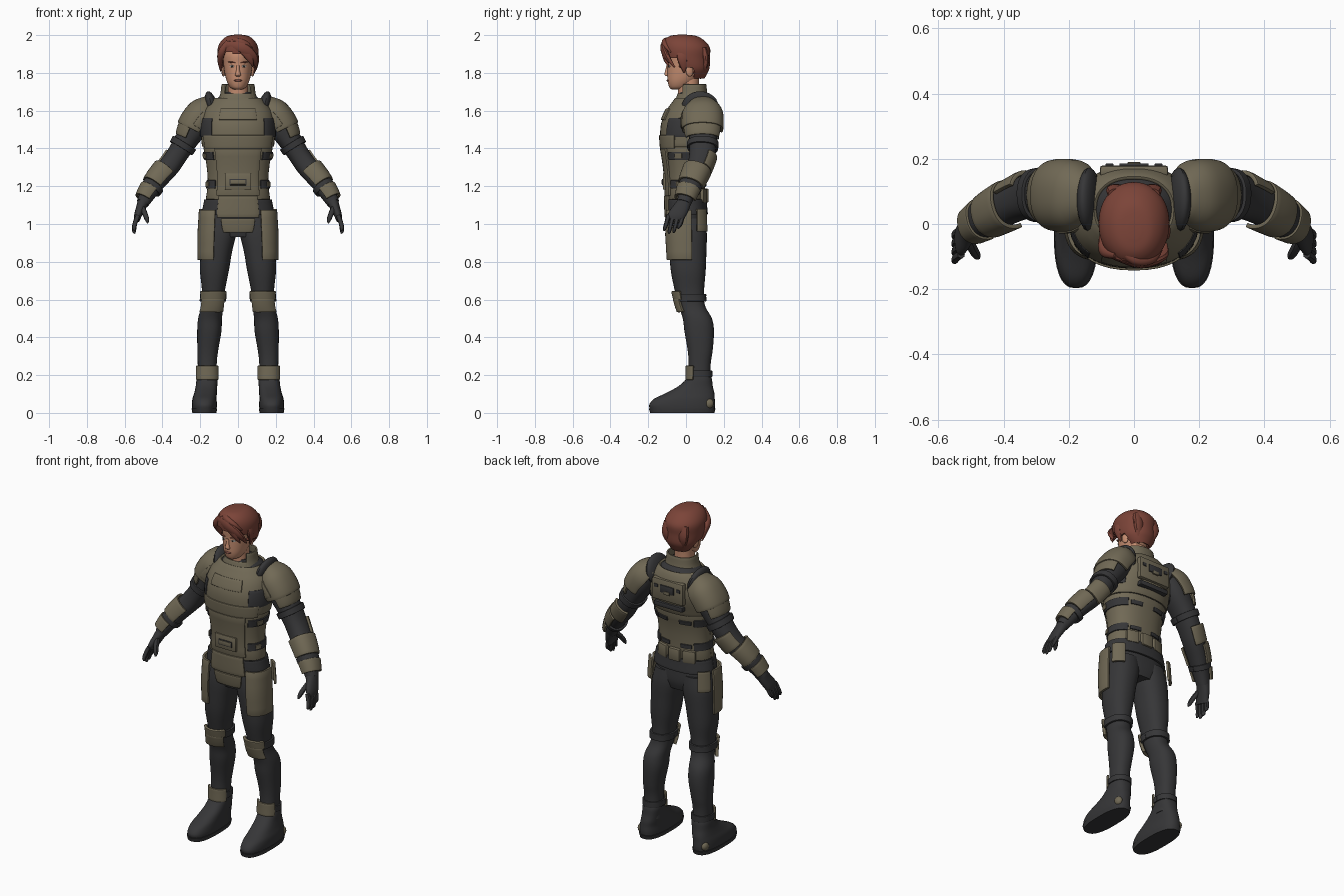
import bpy, bmesh, math
from mathutils import Vector, Matrix, Euler

X, Y = Vector((1, 0, 0)), Vector((0, 1, 0))


def material(name, rgb):
    m = bpy.data.materials.new(name)
    m.diffuse_color = (*rgb, 1)
    return m


OLIVE = material("olive armour", (0.165, 0.142, 0.092))
DARK = material("charcoal fabric", (0.037, 0.037, 0.039))
SKIN = material("skin", (0.56, 0.27, 0.165))
HAIR = material("auburn hair", (0.20, 0.058, 0.040))
LIPS = material("lips", (0.24, 0.085, 0.065))
WHITE = material("eye white", (0.6, 0.58, 0.55))
IRIS = material("iris", (0.03, 0.025, 0.02))


def finish(bm, name, mat, mirror=False, th=0, bevel=0):
    bmesh.ops.recalc_face_normals(bm, faces=bm.faces[:])
    me = bpy.data.meshes.new(name)
    bm.to_mesh(me)
    bm.free()
    me.materials.append(mat)
    ob = bpy.data.objects.new(name, me)
    bpy.context.collection.objects.link(ob)
    if th:
        s = ob.modifiers.new("thickness", 'SOLIDIFY')
        s.thickness, s.offset = th, 0
    if bevel:
        b = ob.modifiers.new("bevel", 'BEVEL')
        b.width, b.segments, b.limit_method, b.angle_limit = bevel, 2, 'ANGLE', math.radians(50)
    if mirror:
        ob.modifiers.new("mirror", 'MIRROR')
    return ob


def dense(keys, steps=5):
    """Smooth curve through the key rings (x, y, z, radius_u, radius_v)."""
    out = []
    for i in range(len(keys) - 1):
        p0, p1, p2, p3 = (keys[max(i - 1, 0)], keys[i], keys[i + 1], keys[min(i + 2, len(keys) - 1)])
        for s in range(steps):
            t = s / steps
            out.append(tuple(b + 0.5 * t * (c - a + t * (2*a - 5*b + 4*c - d + t * (3*(b - c) + d - a)))
                             for a, b, c, d in zip(p0, p1, p2, p3)))
    return out + [tuple(keys[-1])]


def skin_rings(rings, arc=None, n=32, tilt=False, power=2.3):
    bm, rows = bmesh.new(), []
    a0, a1 = arc or (0, 360)
    cols = n if arc is None else n + 1
    for i, r in enumerate(rings):
        c, u, v = Vector(r[:3]), X, Y
        if tilt:
            t = (Vector(rings[min(i + 1, len(rings) - 1)][:3]) - Vector(rings[max(i - 1, 0)][:3])).normalized()
            v = (Y - t * Y.dot(t)).normalized()
            u = t.cross(v)
        row = []
        for k in range(cols):
            a = math.radians(a0 + (a1 - a0) * k / n)
            ca, sa = (math.copysign(abs(f) ** (2 / power), f) for f in (math.cos(a), math.sin(a)))
            row.append(bm.verts.new(c + u * (r[3] * ca) + v * (r[4] * sa)))
        rows.append(row)
    for p, q in zip(rows, rows[1:]):
        for k in range(n):
            j = (k + 1) % cols
            bm.faces.new((p[k], p[j], q[j], q[k]))
    if arc is None:
        bm.faces.new(rows[0])
        bm.faces.new(rows[-1])
    return bm


def loft(name, mat, keys, mirror=False, tilt=False, n=32, steps=5, power=2.3):
    return finish(skin_rings(dense(keys, steps), None, n, tilt, power), name, mat, mirror)


def at(stack, z):
    for p, q in zip(stack, stack[1:]):
        if min(p[2], q[2]) - 1e-6 <= z <= max(p[2], q[2]) + 1e-6:
            t = (z - p[2]) / ((q[2] - p[2]) or 1)
            return [a + (b - a) * t for a, b in zip(p, q)]
    return list(min(stack, key=lambda r: abs(r[2] - z)))


def plate(name, mat, stack, z0, z1, a0, a1, d=0.01, th=0.012, mirror=False, tilt=False, m=6, bevel=0.003):
    """Armour plate following a ring stack between two heights and two angles (-90 is front)."""
    rings = []
    for i in range(m + 1):
        r = at(stack, z0 + (z1 - z0) * i / m)
        rings.append((*r[:3], r[3] + d, r[4] + d))
    n = max(6, int(abs(a1 - a0) / 9))
    return finish(skin_rings(rings, (a0, a1), n, tilt), name, mat, mirror, th, bevel)


def box(name, mat, c, s, mirror=False, rot=(0, 0, 0), bevel=0.005):
    bm = bmesh.new()
    mx = Matrix.Translation(c) @ Euler([math.radians(a) for a in rot]).to_matrix().to_4x4() @ Matrix.Diagonal((*s, 1))
    bmesh.ops.create_cube(bm, size=1, matrix=mx)
    return finish(bm, name, mat, mirror, 0, bevel)


def ball(name, mat, c, s, mirror=False, rot=(0, 0, 0)):
    bm = bmesh.new()
    mx = Matrix.Translation(c) @ Euler([math.radians(a) for a in rot]).to_matrix().to_4x4() @ Matrix.Diagonal((*s, 1))
    bmesh.ops.create_uvsphere(bm, u_segments=20, v_segments=12, radius=1, matrix=mx)
    return finish(bm, name, mat, mirror)


# Torso undersuit and armour
body_keys = [(0, .01, .93, .12, .08), (0, .01, .98, .16, .092), (0, .005, 1.05, .175, .095), (0, 0, 1.13, .163, .093),
             (0, 0, 1.22, .152, .095), (0, 0, 1.32, .16, .105), (0, .005, 1.42, .178, .125), (0, .02, 1.52, .182, .14),
             (0, .035, 1.6, .165, .125), (0, .045, 1.66, .115, .092), (0, .03, 1.70, .07, .065)]
loft("torso_undersuit", DARK, body_keys, n=48)
body = dense(body_keys)
plate("abdomen_shell", OLIVE, body, 1.13, 1.41, -180, 180, .004, .008)
plate("abdomen_front_plate", OLIVE, body, 1.15, 1.40, -128, -52, .014)
plate("chest_plate", OLIVE, body, 1.41, 1.665, -180, 180, .008, .012, m=12)
plate("chest_lower_rim", OLIVE, body, 1.40, 1.47, -155, -25, .014)
plate("chest_upper_plate", OLIVE, body, 1.55, 1.61, -118, -62, .016)
plate("armpit_patch", DARK, body, 1.46, 1.56, -48, 40, .014, .008, mirror=True)
for i, z in enumerate((1.36, 1.21)):
    plate(f"side_strap_{i}", DARK, body, z - .022, z + .022, -46, 50, .01, .01, mirror=True)
    plate(f"strap_clip_{i}", OLIVE, body, z - .014, z + .014, -25, -8, .018, .008, mirror=True)
    plate(f"back_strap_{i}", DARK, body, z - .012, z + .012, 55, 80, .01, .01, mirror=True)
box("front_pouch", OLIVE, (0, -.108, 1.225), (.14, .03, .085))
box("front_pouch_slot", DARK, (0, -.122, 1.222), (.09, .008, .034), bevel=.002)
box("front_pouch_flap", OLIVE, (0, -.124, 1.222), (.078, .01, .024), bevel=.002)

# Belt and hips
plate("belt", DARK, body, 1.05, 1.13, -180, 180, .01, .012)
plate("belt_buckle_plate", OLIVE, body, 1.035, 1.15, -122, -58, .017, .014)
plate("groin_plate", OLIVE, body, .955, 1.03, -115, -65, .016, .014)
hip = [(.115, 0, 1.08, .083, .096), (.12, 0, .95, .086, .102), (.125, .003, .80, .082, .096)]
plate("hip_plate", OLIVE, hip, .81, 1.075, -88, 14, .002, .014, mirror=True)
plate("rear_hip_plate", OLIVE, hip, .96, 1.09, 28, 72, .012, .014, mirror=True)
for i, x in enumerate((-.085, 0, .085)):
    box(f"back_pouch_{i}", OLIVE, (x, .102 - abs(x) * .18, 1.15), (.074, .036, .075), rot=(0, 0, -x * 200), bevel=.008)

# Back unit
box("back_panel", OLIVE, (0, .162, 1.555), (.21, .036, .13), bevel=.01)
box("back_panel_slot", DARK, (0, .18, 1.565), (.09, .012, .045), bevel=.003)
box("back_panel_foot", OLIVE, (0, .184, 1.545), (.04, .012, .02), bevel=.003)
box("back_panel_clip", DARK, (.075, .18, 1.575), (.025, .01, .02), mirror=True, bevel=.003)
box("back_vent_band", DARK, (0, .158, 1.462), (.19, .032, .028), bevel=.004)

# Collar and shoulder straps
collar = [(0, .032, 1.63, .108, .092), (0, .034, 1.69, .088, .074), (0, .034, 1.745, .082, .068)]
plate("collar_back", OLIVE, collar, 1.63, 1.74, -42, 222, 0, .01)
plate("collar_front", OLIVE, collar, 1.62, 1.69, -140, -40, 0, .01)
loft("neck_seal", DARK, [(0, .03, 1.62, .08, .07), (0, .025, 1.70, .07, .06)])
ball("shoulder_strap", DARK, (.138, .075, 1.62), (.032, .098, .085), mirror=True, rot=(0, 15, 0))

# Arms
arm_keys = [(.165, .09, 1.60, .06, .07), (.215, .09, 1.53, .07, .078), (.27, .09, 1.45, .062, .073),
            (.32, .085, 1.37, .056, .068), (.365, .068, 1.305, .056, .061), (.42, .04, 1.24, .052, .056),
            (.47, .01, 1.17, .043, .046), (.505, -.012, 1.11, .033, .037)]
loft("arm", DARK, arm_keys, mirror=True, tilt=True)
arm = dense(arm_keys)
plate("upper_arm_cuff", DARK, arm, 1.43, 1.40, -180, 180, .006, .012, mirror=True, tilt=True)
plate("elbow_pad", OLIVE, arm, 1.365, 1.29, 25, 135, .008, .014, mirror=True, tilt=True)
plate("forearm_guard", OLIVE, arm, 1.285, 1.205, -115, 95, .012, .014, mirror=True, tilt=True)
plate("wrist_guard", OLIVE, arm, 1.185, 1.13, -110, 80, .012, .014, mirror=True, tilt=True)
plate("wrist_cuff", DARK, arm, 1.205, 1.18, -180, 180, .006, .012, mirror=True, tilt=True)

# Shoulder armour: large upper shell and lower lame
pad = dense([(.135, .085, 1.635, .05, .06), (.175, .088, 1.59, .082, .098), (.22, .088, 1.535, .085, .105),
             (.25, .088, 1.475, .08, .098), (.265, .088, 1.44, .07, .088)])
plate("shoulder_pad", OLIVE, pad, 1.635, 1.50, -112, 112, 0, .014, mirror=True, tilt=True, m=10)
plate("shoulder_pad_lower", OLIVE, pad, 1.52, 1.45, -80, 70, -.005, .012, mirror=True, tilt=True)
plate("shoulder_front_flap", OLIVE, pad, 1.60, 1.52, -140, -85, .006, .012, mirror=True, tilt=True)

# Gloves
loft("palm", DARK, [(.498, -.005, 1.125, .032, .036), (.515, -.025, 1.085, .025, .042),
                    (.53, -.05, 1.045, .02, .045), (.535, -.058, 1.02, .014, .04)], mirror=True, tilt=True, n=20)
for i in range(4):
    y, end = -.018 - .025 * i, (.975, .955, .95, .965)[i]
    loft(f"finger_{i}", DARK, [(.53, y, 1.045, .012, .012), (.545, y - .01, 1.005, .012, .012),
                               (.55, y - .02, end + .012, .010, .010), (.546, y - .023, end, .004, .004)],
         mirror=True, tilt=True, n=10, steps=3)
loft("thumb", DARK, [(.51, -.04, 1.095, .014, .016), (.495, -.075, 1.06, .014, .014),
                     (.482, -.097, 1.025, .012, .012), (.478, -.105, 1.005, .004, .004)],
     mirror=True, tilt=True, n=10, steps=3)

# Legs
leg_keys = [(.162, .07, .12, .052, .06), (.163, .072, .25, .05, .058), (.16, .075, .33, .055, .066),
            (.152, .07, .43, .064, .078), (.148, .06, .50, .063, .077), (.135, .03, .57, .058, .07),
            (.13, .018, .65, .061, .078), (.125, .012, .75, .076, .092), (.115, .01, .85, .083, .098),
            (.10, .01, .95, .09, .10), (.09, .01, 1.03, .08, .09)]
loft("leg", DARK, leg_keys, mirror=True)
leg = dense(leg_keys)
plate("knee_strap", DARK, leg, .59, .63, -180, 180, .006, .012, mirror=True)
plate("knee_pad", OLIVE, leg, .60, .645, -150, -30, .012, .016, mirror=True)
plate("knee_pad_lower", OLIVE, leg, .535, .605, -140, -40, .012, .018, mirror=True)
plate("ankle_strap", DARK, leg, .19, .225, -180, 180, .005, .01, mirror=True)
plate("ankle_guard", OLIVE, leg, .175, .25, -155, -25, .01, .012, mirror=True)

# Boots
loft("boot", DARK, [(.178, -.02, .02, .065, .172), (.178, -.02, .045, .066, .174), (.177, -.008, .075, .064, .16),
                    (.172, .022, .105, .06, .128), (.167, .05, .14, .057, .092), (.164, .068, .175, .056, .07),
                    (.163, .071, .195, .053, .062)], mirror=True, power=2.5)
loft("boot_sole", DARK, [(.178, -.02, 0, .064, .170), (.178, -.02, .024, .068, .177)], mirror=True, steps=1, power=2.6)
ball("boot_heel_disc", OLIVE, (.212, .12, .05), (.02, .027, .027), mirror=True)

# Head and face
loft("neck", SKIN, [(0, .02, 1.64, .058, .058), (0, .012, 1.71, .053, .055), (0, .012, 1.80, .053, .06)])
loft("head", SKIN, [(0, -.045, 1.712, .022, .03), (0, -.036, 1.724, .042, .052), (0, -.022, 1.755, .059, .075),
                    (0, -.003, 1.80, .071, .096), (0, .006, 1.85, .077, .105), (0, .008, 1.90, .078, .108),
                    (0, .01, 1.95, .06, .085), (0, .01, 1.975, .03, .04)], power=2.1)
loft("nose", SKIN, [(0, -.092, 1.782, .012, .008), (0, -.1, 1.79, .015, .014), (0, -.098, 1.815, .009, .011),
                    (0, -.094, 1.845, .007, .008)], n=12)
ball("ear", SKIN, (.078, .018, 1.81), (.009, .02, .03), mirror=True, rot=(10, 0, 15))
ball("eye", WHITE, (.031, -.089, 1.835), (.014, .006, .006), mirror=True, rot=(0, 0, 15))
ball("iris_disc", IRIS, (.031, -.0935, 1.835), (.005, .003, .005), mirror=True)
ball("eyebrow", HAIR, (.033, -.093, 1.856), (.02, .006, .004), mirror=True, rot=(0, -8, 18))
ball("mouth", LIPS, (0, -.096, 1.76), (.021, .007, .006))

# Hair: cap with the face opening removed, then swept locks
bm = skin_rings(dense([(0, .05, 1.77, .045, .04), (0, .04, 1.80, .072, .066), (0, .02, 1.83, .092, .098),
                       (0, .004, 1.88, .1, .115), (0, 0, 1.93, .1, .12), (0, -.01, 1.965, .083, .103),
                       (0, -.015, 1.988, .054, .07), (0, -.02, 1.995, .02, .025)]), None, 48, power=2.1)
gone = []
for f in bm.faces:
    c = f.calc_center_median()
    if c.z < 1.775 or (c.z < 1.83 and c.y < .04) or (c.z < 1.90 - c.x * .2 and c.y < -.03):
        gone.append(f)
bmesh.ops.delete(bm, geom=gone, context='FACES')
finish(bm, "hair_cap", HAIR, th=.014)
locks = [[(-.06, -.10, 1.95, .02, .01), (.02, -.122, 1.935, .028, .014), (.08, -.1, 1.885, .024, .014), (.098, -.06, 1.83, .004, .004)],
         [(-.04, -.105, 1.965, .015, .01), (.03, -.118, 1.92, .024, .012), (.065, -.108, 1.87, .016, .01), (.078, -.09, 1.835, .003, .003)],
         [(-.05, -.095, 1.965, .015, .012), (-.086, -.082, 1.91, .02, .02), (-.094, -.045, 1.86, .014, .02), (-.092, -.02, 1.81, .003, .004)],
         [(-.04, -.06, 1.975, .01, .02), (0, -.105, 1.968, .018, .02), (.05, -.108, 1.945, .016, .015), (.085, -.08, 1.91, .003, .003)],
         [(.085, -.02, 1.93, .012, .03), (.1, -.02, 1.88, .012, .028), (.095, -.012, 1.83, .008, .016), (.086, -.01, 1.80, .002, .003)],
         [(.05, .09, 1.93, .03, .02), (.055, .105, 1.87, .03, .018), (.04, .09, 1.81, .02, .014), (.03, .075, 1.77, .004, .004)],
         [(-.05, .09, 1.93, .03, .02), (-.055, .105, 1.87, .03, .018), (-.04, .09, 1.81, .02, .014), (-.03, .075, 1.77, .004, .004)]]
for i, keys in enumerate(locks):
    loft(f"hair_lock_{i}", HAIR, keys, tilt=True, n=12, steps=4)

# Bake modifiers and smooth by angle
dg = bpy.context.evaluated_depsgraph_get()
for ob in list(bpy.context.collection.objects):
    me = bpy.data.meshes.new_from_object(ob.evaluated_get(dg))
    ob.modifiers.clear()
    ob.data = me
    me.shade_smooth()
    me.set_sharp_from_angle(angle=math.radians(38))
